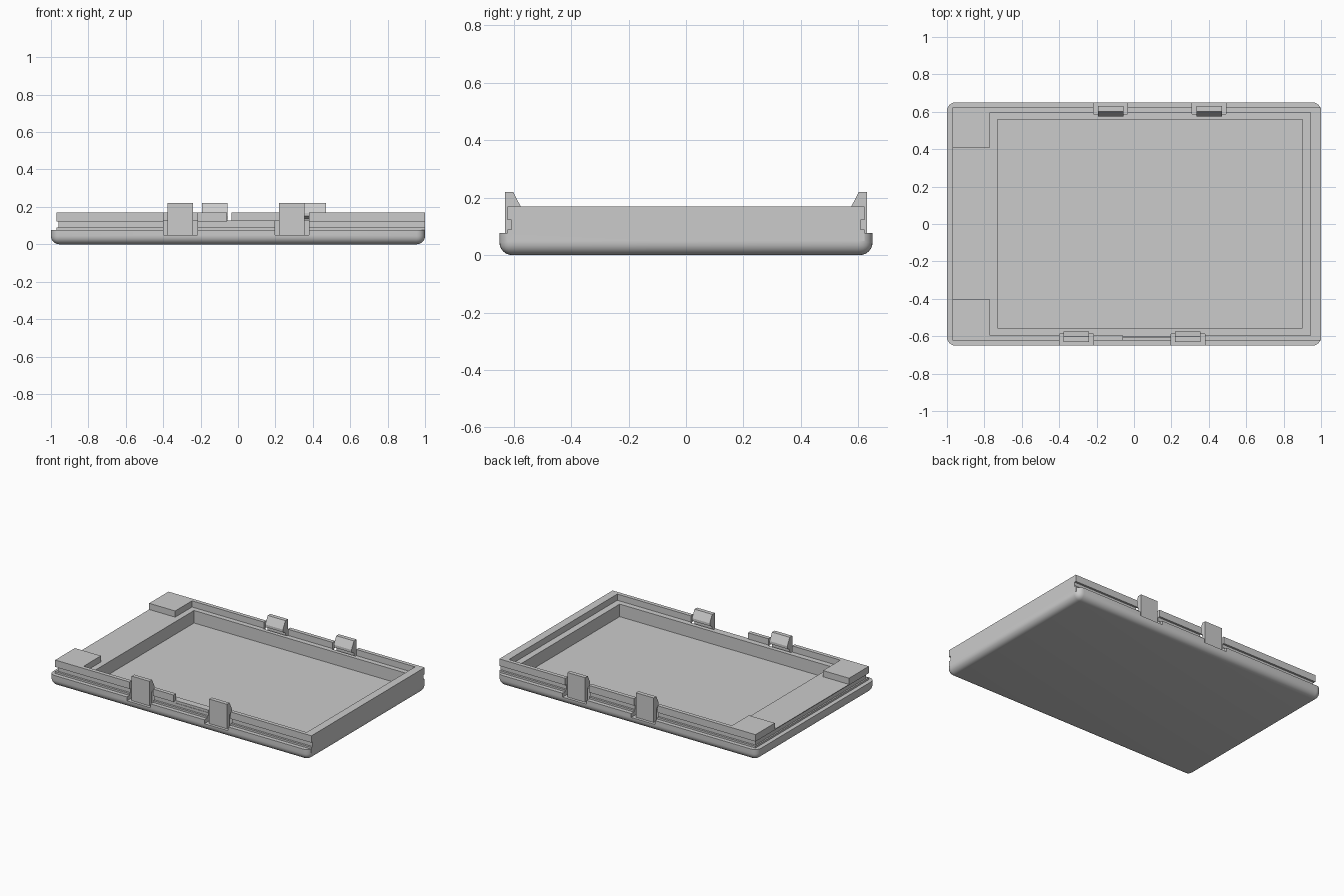
import bpy, bmesh, math
from mathutils import Vector

cube = bpy.data.objects.get("Cube")
if cube:
    bpy.data.objects.remove(cube, do_unlink=True)

grey = bpy.data.materials.new("plain_grey")
grey.use_nodes = True
grey.diffuse_color = (0.6, 0.6, 0.6, 1)
grey.node_tree.nodes["Principled BSDF"].inputs["Base Color"].default_value = (0.6, 0.6, 0.6, 1)


def finish(bm, name):
    bm.normal_update()
    bmesh.ops.recalc_face_normals(bm, faces=bm.faces)
    if bm.calc_volume(signed=True) < 0:
        bmesh.ops.reverse_faces(bm, faces=bm.faces)
    mesh = bpy.data.meshes.new(name)
    bm.to_mesh(mesh)
    bm.free()
    obj = bpy.data.objects.new(name, mesh)
    bpy.context.collection.objects.link(obj)
    mesh.materials.append(grey)
    return obj


def box(name, x, y, z, radius=0):
    """Box from (low, high) ranges; radius rounds the upright and bottom edges."""
    bm = bmesh.new()
    bmesh.ops.create_cube(bm, size=1)
    for v in bm.verts:
        v.co = Vector([r[0] if c < 0 else r[1] for c, r in zip(v.co, (x, y, z))])
    bm.normal_update()
    if radius:
        middle = sum(z) / 2
        edges = [e for e in bm.edges if any(v.co.z < middle for v in e.verts)]
        bmesh.ops.bevel(bm, geom=edges, offset=radius, segments=6,
                        profile=0.5, affect='EDGES')
    return finish(bm, name)


def combine(target, tool, operation):
    """Apply a boolean and discard the helper."""
    tool.hide_render = True
    mod = target.modifiers.new("combine", 'BOOLEAN')
    mod.operation, mod.object, mod.solver = operation, tool, 'EXACT'
    bpy.context.view_layer.objects.active = target
    bpy.ops.object.modifier_apply(modifier=mod.name)
    bpy.data.objects.remove(tool, do_unlink=True)


# Rounded lower shell with a raised rim block on top
tray = box("tray_body", (-1, 1), (-0.65, 0.65), (0, 0.077), 0.045)
combine(tray, box("rim_block", (-0.97, 1), (-0.622, 0.622), (0.05, 0.17)), 'UNION')

# Recesses: rim interior, open end, deep pocket, low front slot
cuts = [
    ((-0.77, 0.945), (-0.595, 0.595), (0.127, 0.3)),
    ((-1.1, -0.75), (-0.405, 0.41), (0.127, 0.3)),
    ((-0.73, 0.9), (-0.557, 0.56), (0.04, 0.3)),
    ((-0.06, 0.21), (-0.7, -0.605), (0.11, 0.3)),
    ((-0.06, 0.21), (-0.61, -0.59), (0.127, 0.3)),
    # Sealing groove on three sides
    ((-1.1, 1.1), (-0.7, -0.608), (0.09, 0.122)),
    ((-1.1, 1.1), (0.608, 0.7), (0.09, 0.122)),
    ((-1.1, -0.96), (-0.7, 0.7), (0.09, 0.122)),
]

# Snap clips: (name, centre x, side)
clips = [("front_right_clip", -0.308, -1), ("front_left_clip", 0.288, -1),
         ("back_right_clip", -0.125, 1), ("back_left_clip", 0.402, 1)]
for name, cx, side in clips:
    cuts.append(((cx - 0.091, cx + 0.091), sorted((side * 0.587, side * 0.7)), (0.05, 0.3)))
for x, y, z in cuts:
    combine(tray, box("cutter", x, y, z), 'DIFFERENCE')

# Hooked clip profile in y, z, extruded along x
profile = [(0.63, 0.045), (0.63, 0.22), (0.602, 0.22), (0.575, 0.168),
           (0.575, 0.15), (0.602, 0.135), (0.602, 0.045)]
for name, cx, side in clips:
    bm = bmesh.new()
    face = bm.faces.new([bm.verts.new((cx - 0.068, side * y, z)) for y, z in profile])
    ext = bmesh.ops.extrude_face_region(bm, geom=[face], use_keep_orig=True)
    bmesh.ops.translate(bm, vec=(0.136, 0, 0),
                        verts=[g for g in ext["geom"] if isinstance(g, bmesh.types.BMVert)])
    finish(bm, name)

# Smooth rounded shell, sharp edges kept
bpy.ops.object.select_all(action='DESELECT')
tray.select_set(True)
bpy.context.view_layer.objects.active = tray
bpy.ops.object.shade_smooth_by_angle(angle=math.radians(30))
